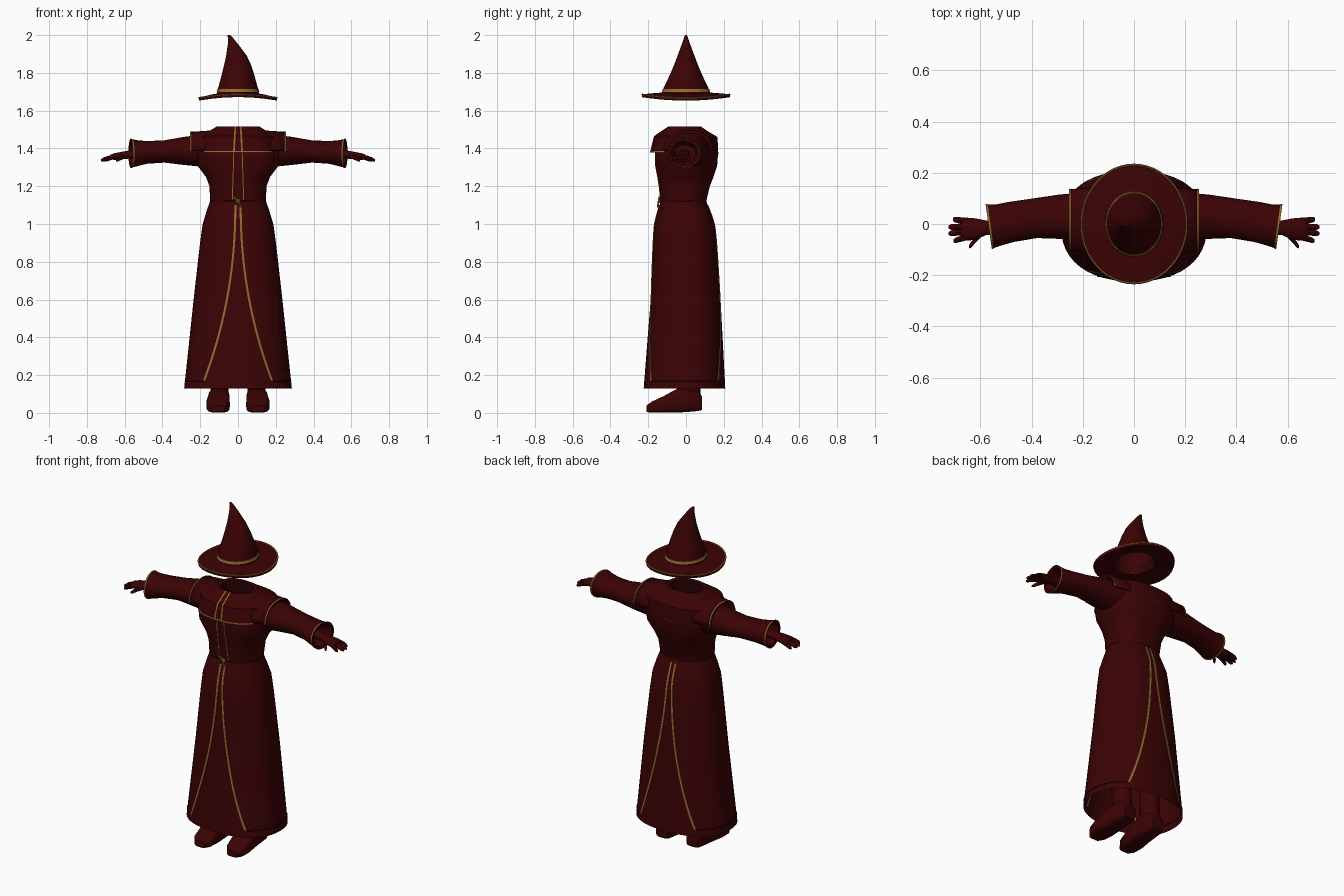
import bpy, bmesh
from math import sin, cos, pi, radians
from mathutils import Vector

if "Cube" in bpy.data.objects:
    bpy.data.objects.remove(bpy.data.objects["Cube"])


def material(name, rgb):
    m = bpy.data.materials.new(name)
    m.use_nodes = True
    m.diffuse_color = (*rgb, 1)
    m.node_tree.nodes["Principled BSDF"].inputs["Base Color"].default_value = (*rgb, 1)
    return m


RED = material("dark red cloth", (0.044, 0.0008, 0.0012))
DARK = material("shadow red lining", (0.018, 0.0006, 0.0008))
GOLD = material("old gold trim", (0.31, 0.14, 0.03))


def finish(ob, mat, mirror=False):
    ob.data.materials.clear()
    ob.data.materials.append(mat)
    bpy.ops.object.select_all(action='DESELECT')
    ob.select_set(True)
    bpy.context.view_layer.objects.active = ob
    bpy.ops.object.shade_smooth_by_angle(angle=radians(40))
    if mirror:
        ob.modifiers.new("Mirror", 'MIRROR')
    return ob


def skin(name, rings, mat, mirror=False, caps=(False, False), closed=True):
    """Bridge a list of equal-length point rings."""
    bm = bmesh.new()
    vs = [[bm.verts.new(p) for p in r] for r in rings]
    n = len(vs[0])
    for a, b in zip(vs, vs[1:]):
        for i in range(n if closed else n - 1):
            j = (i + 1) % n
            bm.faces.new((a[i], a[j], b[j], b[i]))
    for cap, ring in zip(caps, (vs[0], vs[-1])):
        if cap:
            bm.faces.new(ring)
    bmesh.ops.recalc_face_normals(bm, faces=bm.faces)
    me = bpy.data.meshes.new(name)
    bm.to_mesh(me)
    bm.free()
    ob = bpy.data.objects.new(name, me)
    bpy.context.collection.objects.link(ob)
    return finish(ob, mat, mirror)


def ring(axis, t, a, b, ra, rb, n=2, sides=32, tilt=0, arc=2 * pi):
    """Superellipse around an axis; tilt shears it along that axis."""
    pts = []
    for i in range(sides):
        w = arc * i / (sides if arc > 6 else sides - 1)
        c, s = cos(w), sin(w)
        u = ra * (abs(c) ** (2 / n)) * (1 if c > 0 else -1)
        v = rb * (abs(s) ** (2 / n)) * (1 if s > 0 else -1)
        k = t + tilt * u
        pts.append({'z': (a + u, b + v, k), 'x': (k, a + u, b + v),
                    'y': (a + u, k, b + v)}[axis])
    return pts


def loft(name, axis, sections, mat=RED, n=2, sides=32, tilt=0, **kw):
    return skin(name, [ring(axis, *s, n=n, sides=sides, tilt=tilt) for s in sections], mat, **kw)


def cord(name, pts, r, mat=GOLD, closed=False, mirror=False):
    """Thin round trim along a path."""
    cu = bpy.data.curves.new(name, 'CURVE')
    cu.dimensions = '3D'
    cu.bevel_depth, cu.bevel_resolution = r, 1
    sp = cu.splines.new('POLY')
    sp.points.add(len(pts) - 1)
    for q, p in zip(sp.points, pts):
        q.co = (*p, 1)
    sp.use_cyclic_u = closed
    ob = bpy.data.objects.new(name, cu)
    bpy.context.collection.objects.link(ob)
    bpy.ops.object.select_all(action='DESELECT')
    ob.select_set(True)
    bpy.context.view_layer.objects.active = ob
    bpy.ops.object.convert(target='MESH')
    return finish(bpy.context.object, mat, mirror)


def section_at(prof, z):
    """Interpolate a vertical profile at height z."""
    prof = sorted(prof)
    z = min(max(z, prof[0][0]), prof[-1][0])
    for p, q in zip(prof, prof[1:]):
        if z <= q[0]:
            f = (z - p[0]) / (q[0] - p[0])
            return [u + (v - u) * f for u, v in zip(p, q)]


def on_surface(prof, n, x, z, side, lift=0):
    _, _, yc, rx, ry = section_at(prof, z)
    return (x, yc + side * (lift + ry * max(0, 1 - abs(x / rx) ** n) ** (1 / n)), z)


def ribbon(name, prof, n, path, side, width, mirror=False):
    """Flat braid lying on a lofted surface along an (x, z) path."""
    pts = [Vector(p) for p in path]
    rings = []
    for i, p in enumerate(pts):
        d = (pts[min(i + 1, len(pts) - 1)] - pts[max(i - 1, 0)]).normalized()
        off = Vector((-d.y, d.x)) * width / 2
        l, r = p - off, p + off
        rings.append([on_surface(prof, n, q.x, q.y, side, h)
                      for q, h in ((l, -0.003), (l, 0.003), (r, 0.003), (r, -0.003))])
    return skin(name, rings, GOLD, mirror, caps=(True, True))


# Robe skirt with open hem
SKIRT = [(0.13, 0, -0.008, 0.285, 0.216), (0.6, 0, -0.002, 0.235, 0.185),
         (0.9, 0, -0.006, 0.201, 0.168), (1.0, 0, -0.008, 0.187, 0.16),
         (1.07, 0, -0.011, 0.166, 0.138), (1.125, 0, -0.014, 0.146, 0.119)]
loft("robe_skirt", 'z', SKIRT, n=2.3, sides=48)

# Curved gold edging on the front and back of the skirt
steps = [i / 24 for i in range(25)]
edge = [(0.014 + 0.166 * t ** 2.1, 1.1 - 0.93 * t) for t in steps]
for side, label in ((-1, "front"), (1, "back")):
    ribbon(label + "_skirt_trim", SKIRT, 2.3, edge, side, 0.011, mirror=True)

# Dark hem seam on the side panels
z, a, b, ra, rb = section_at(SKIRT, 0.17)
hem = [p for p in ring('z', z, a, b, ra, rb, n=2.3, sides=80) if p[0] > 0.175]
hem.sort(key=lambda p: p[1])
cord("side_hem_seam", hem, 0.003, DARK, mirror=True)

# Bodice
TORSO = [(1.11, 0, -0.014, 0.147, 0.119), (1.2, 0, -0.008, 0.151, 0.134),
         (1.25, 0, -0.002, 0.17, 0.148), (1.31, 0, 0.002, 0.215, 0.163),
         (1.38, 0, 0.004, 0.225, 0.166), (1.46, 0, 0.007, 0.215, 0.16),
         (1.515, 0, -0.006, 0.11, 0.082)]
loft("robe_bodice", 'z', TORSO, n=2.5, sides=48)
cord("waist_seam", ring('z', 1.122, 0, -0.014, 0.147, 0.119, n=2.4), 0.003, DARK, closed=True)

# Short cape overhanging the chest, with its underside lip
CAPE = [(1.378, 0, -0.012, 0.205, 0.176), (1.465, 0, -0.008, 0.195, 0.159),
        (1.517, 0, -0.006, 0.112, 0.084)]
loft("chest_cape", 'z', [(1.385, 0, 0, 0.18, 0.14)] + CAPE, n=2.5, sides=48)
ribbon("cape_hem_trim", CAPE, 2.5, [(-0.18 + 0.36 * t, 1.383) for t in steps], -1, 0.008)
loft("collar_lining", 'z', [(1.517, 0, -0.006, 0.112, 0.084), (1.513, 0, -0.006, 0.092, 0.07)],
     n=2.3)
loft("neck_opening", 'z', [(1.513, 0, -0.006, 0.092, 0.07), (1.43, 0, -0.006, 0.08, 0.062)],
     DARK, n=2.3, caps=(False, True))

# Front placket edging, over the cape and then down the bodice
ribbon("upper_placket_trim", CAPE, 2.5, [(0.014 + 0.008 * t, 1.515 - 0.135 * t) for t in steps],
       -1, 0.009, mirror=True)
ribbon("lower_placket_trim", TORSO, 2.5, [(0.022 + 0.008 * t, 1.385 - 0.255 * t) for t in steps],
       -1, 0.005, mirror=True)

# Clasp at the waist with short ties
loft("waist_clasp", 'y', [(-0.146, 0, 1.122, 0.007, 0.007), (-0.141, 0, 1.122, 0.013, 0.012),
                          (-0.128, 0, 1.122, 0.013, 0.012)], GOLD, sides=10, caps=(True, True))
cord("clasp_tie", [(-0.022, -0.141, 1.142), (0, -0.145, 1.12), (0.016, -0.15, 1.09)], 0.005)

# Small zigzag stitch between the shoulder blades
cord("back_stitch", [on_surface(TORSO, 2.5, -0.03 + 0.01 * i, 1.37 + 0.008 * (i % 2), 1)
                     for i in range(7)], 0.0025)

# Shoulder flaps: half shells over the sleeve tops
FLAP = [(0.1, 0.008, 1.4, 0.14, 0.1), (0.17, 0.012, 1.39, 0.132, 0.103),
        (0.255, 0.017, 1.385, 0.118, 0.103)]
arcs = [ring('x', *s, n=2.3, sides=17, arc=pi) for s in FLAP]
flap = skin("shoulder_flap", arcs, RED, mirror=True, closed=False)
flap.modifiers.new("Thickness", 'SOLIDIFY').thickness = 0.01
braid = [ring('x', x, 0.017, 1.385, 0.118 + r, 0.103 + r, n=2.3, sides=17, arc=pi)
         for x, r in ((0.247, 0), (0.247, 0.003), (0.255, 0.002))]
skin("shoulder_flap_trim", braid, GOLD, mirror=True, closed=False)

# Sleeves flaring to a cuff, folding inwards at the opening
SLEEVE = [(0.12, 0.025, 1.39, 0.105, 0.09), (0.2, 0.028, 1.388, 0.094, 0.084),
          (0.28, 0.028, 1.387, 0.087, 0.075), (0.39, 0.022, 1.384, 0.077, 0.059),
          (0.48, 0.008, 1.379, 0.078, 0.06), (0.53, -0.004, 1.375, 0.08, 0.068),
          (0.568, -0.01, 1.374, 0.086, 0.076)]
loft("sleeve", 'x', SLEEVE, tilt=0.14, sides=24, mirror=True)
loft("cuff_lining", 'x', [SLEEVE[-1], (0.565, -0.01, 1.374, 0.072, 0.063),
                          (0.5, -0.005, 1.374, 0.055, 0.045)],
     RED, tilt=0.14, sides=24, mirror=True, caps=(False, True))
loft("cuff_trim", 'x', [(0.56, -0.009, 1.374, 0.082, 0.072), (0.56, -0.009, 1.374, 0.087, 0.077),
                        (0.568, -0.01, 1.374, 0.088, 0.078)],
     GOLD, tilt=0.14, sides=24, mirror=True)

# Hands
loft("palm", 'x', [(0.5, -0.01, 1.372, 0.028, 0.024), (0.58, -0.015, 1.367, 0.029, 0.022),
                   (0.62, -0.02, 1.362, 0.042, 0.02), (0.655, -0.02, 1.357, 0.045, 0.018),
                   (0.675, -0.02, 1.354, 0.038, 0.013)],
     sides=14, mirror=True, caps=(True, True))


def finger(name, start, end):
    """Tapered digit with a drooping tip."""
    s, e = Vector(start), Vector(end)
    secs = []
    for f, r in ((0, 0.0125), (0.5, 0.012), (0.85, 0.011), (1, 0.006)):
        p = s.lerp(e, f)
        secs.append((p.x, p.y, p.z - 0.008 * f * f, r, r))
    loft(name, 'x', secs, sides=8, mirror=True, caps=(True, True))


for label, y0, x1, y1 in (("index", -0.05, 0.705, -0.066), ("middle", -0.03, 0.725, -0.037),
                          ("ring", -0.01, 0.725, -0.012), ("little", 0.011, 0.708, 0.018)):
    finger(label + "_finger", (0.65, y0, 1.357), (x1, y1, 1.345))
finger("thumb", (0.595, -0.035, 1.36), (0.645, -0.09, 1.345))

# Legs and flat-soled shoes
loft("leg", 'z', [(0.06, 0.098, 0.02, 0.046, 0.058), (0.13, 0.098, 0.015, 0.047, 0.062),
                  (0.3, 0.1, 0.01, 0.052, 0.058), (0.75, 0.1, 0, 0.07, 0.075)],
     sides=20, mirror=True, caps=(True, True))
loft("shoe", 'y', [(0.086, 0.1, 0.05, 0.038, 0.034), (0.065, 0.1, 0.064, 0.05, 0.054),
                   (0, 0.1, 0.066, 0.053, 0.062), (-0.05, 0.101, 0.064, 0.056, 0.062),
                   (-0.12, 0.105, 0.045, 0.062, 0.043), (-0.18, 0.107, 0.031, 0.055, 0.029),
                   (-0.208, 0.107, 0.022, 0.034, 0.018)],
     n=4, sides=24, mirror=True, caps=(True, True))


# Hat brim: saddle-shaped ring drooping at the sides
def brim_ring(s, lift=0):
    return [(x, y, 1.7 + lift - 0.033 * (x / 0.21) ** 2 - 0.014 * (y / 0.235) ** 2)
            for x, y, _ in ring('z', 0, 0, 0, 0.208 * s, 0.234 * s, sides=48)]


skin("hat_brim", [brim_ring(s, -0.015) for s in (0.53, 0.7, 0.85, 0.99)]
     + [brim_ring(s) for s in (1, 0.85, 0.7, 0.53)], RED)
cord("brim_trim", brim_ring(0.99), 0.0042, closed=True)

# Hat cone leaning to one side, with a gold band
CONE = [(1.68, 0, 0, 0.113, 0.129), (1.72, 0, 0, 0.105, 0.119), (1.79, 0, 0, 0.086, 0.085),
        (1.84, -0.002, 0, 0.072, 0.064), (1.89, -0.008, 0, 0.055, 0.045),
        (1.95, -0.026, 0, 0.028, 0.023), (1.985, -0.04, 0, 0.014, 0.011),
        (2.0, -0.048, 0, 0.007, 0.005)]
loft("hat_cone", 'z', CONE, sides=40, caps=(False, True))
band = [(*section_at(CONE, h), r) for h, r in ((1.7, 0.004), (1.714, 0.003), (1.715, -0.002))]
loft("hat_band", 'z', [(h, a, b, ra + r, rb + r) for h, a, b, ra, rb, r in band], GOLD, sides=40)
